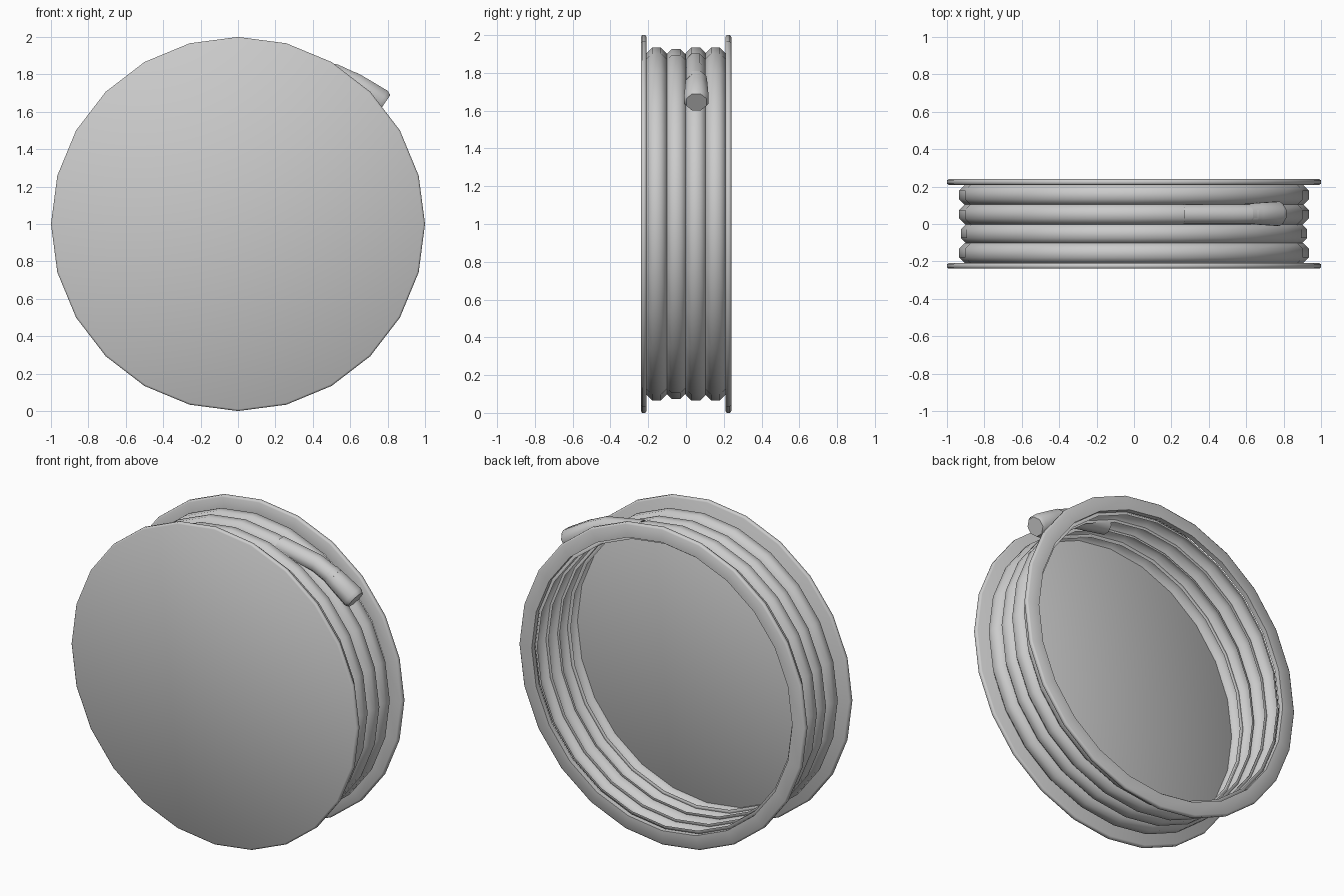
import bpy, bmesh, math
from mathutils import Vector

if "Cube" in bpy.data.objects:
    bpy.data.objects.remove(bpy.data.objects["Cube"])

SEG = 24
CENTRE_Z = 1.0


def finish(bm, name, angle=40):
    me = bpy.data.meshes.new(name)
    bmesh.ops.recalc_face_normals(bm, faces=bm.faces)
    bm.to_mesh(me)
    bm.free()
    ob = bpy.data.objects.new(name, me)
    bpy.context.collection.objects.link(ob)
    bpy.ops.object.select_all(action='DESELECT')
    ob.select_set(True)
    bpy.context.view_layer.objects.active = ob
    bpy.ops.object.shade_smooth_by_angle(angle=math.radians(angle))
    return ob


def skin(bm, rings, closed):
    # Join neighbouring cross-sections with quads
    n = len(rings[0])
    for i in range(len(rings) if closed else len(rings) - 1):
        a, b = rings[i], rings[(i + 1) % len(rings)]
        for j in range(n):
            k = (j + 1) % n
            bm.faces.new((a[j], a[k], b[k], b[j]))


def lathe(name, profile, closed=False, caps=False, angle=40):
    # Profile of (radius, y) turned around the y axis
    bm = bmesh.new()
    rings = []
    for r, y in profile:
        rings.append([bm.verts.new((r * math.sin(2 * math.pi * s / SEG), y,
                                    CENTRE_Z + r * math.cos(2 * math.pi * s / SEG)))
                      for s in range(SEG)])
    skin(bm, rings, closed)
    if caps:
        bm.faces.new(rings[0])
        bm.faces.new(rings[-1])
    return finish(bm, name, angle)


def tube(name, stations, y, sides=8):
    # Stations of (x, z, radius) swept in the xz plane, open start, capped end
    bm = bmesh.new()
    rings = []
    for i, (x, z, r) in enumerate(stations):
        p, q = stations[max(i - 1, 0)], stations[min(i + 1, len(stations) - 1)]
        d = Vector((q[0] - p[0], 0, q[1] - p[1])).normalized()
        n = Vector((-d.z, 0, d.x))
        ring = []
        for s in range(sides):
            a = 2 * math.pi * (s + 0.5) / sides
            v = Vector((x, y, z)) + n * (r * math.cos(a)) + Vector((0, r * math.sin(a), 0))
            ring.append(bm.verts.new(v))
        rings.append(ring)
    skin(bm, rings, False)
    bm.faces.new(rings[-1])
    return finish(bm, name, 60)


# Solid front plate with softened rim
lathe("front_plate", [(0.99, -0.239), (1.0, -0.232), (1.0, -0.216), (0.99, -0.209)],
      caps=True, angle=60)

# Open back flange
lathe("back_flange", [(0.91, 0.209), (0.99, 0.209), (1.0, 0.216),
                      (1.0, 0.233), (0.99, 0.240), (0.91, 0.240)], closed=True, angle=60)

# Hose coils: outer half-shells only, hollow toward the inside
for i, (y, outer) in enumerate([(-0.156, 0.935), (-0.052, 0.926), (0.052, 0.935), (0.156, 0.935)]):
    lathe(f"hose_coil_{i + 1}",
          [(outer - 0.045, y - 0.055), (outer - 0.032, y - 0.055), (outer, y - 0.023),
           (outer, y + 0.023), (outer - 0.032, y + 0.055), (outer - 0.045, y + 0.055)],
          angle=50)

# Loose hose end leaving the coil tangentially
tube("hose_end", [(0.26, 1.851, 0.056), (0.52, 1.803, 0.056), (0.645, 1.745, 0.056)], 0.052)

# Flared nozzle with rounded tip
tube("nozzle", [(0.605, 1.765, 0.058), (0.66, 1.728, 0.063),
                (0.765, 1.658, 0.070), (0.784, 1.645, 0.058)], 0.055)
